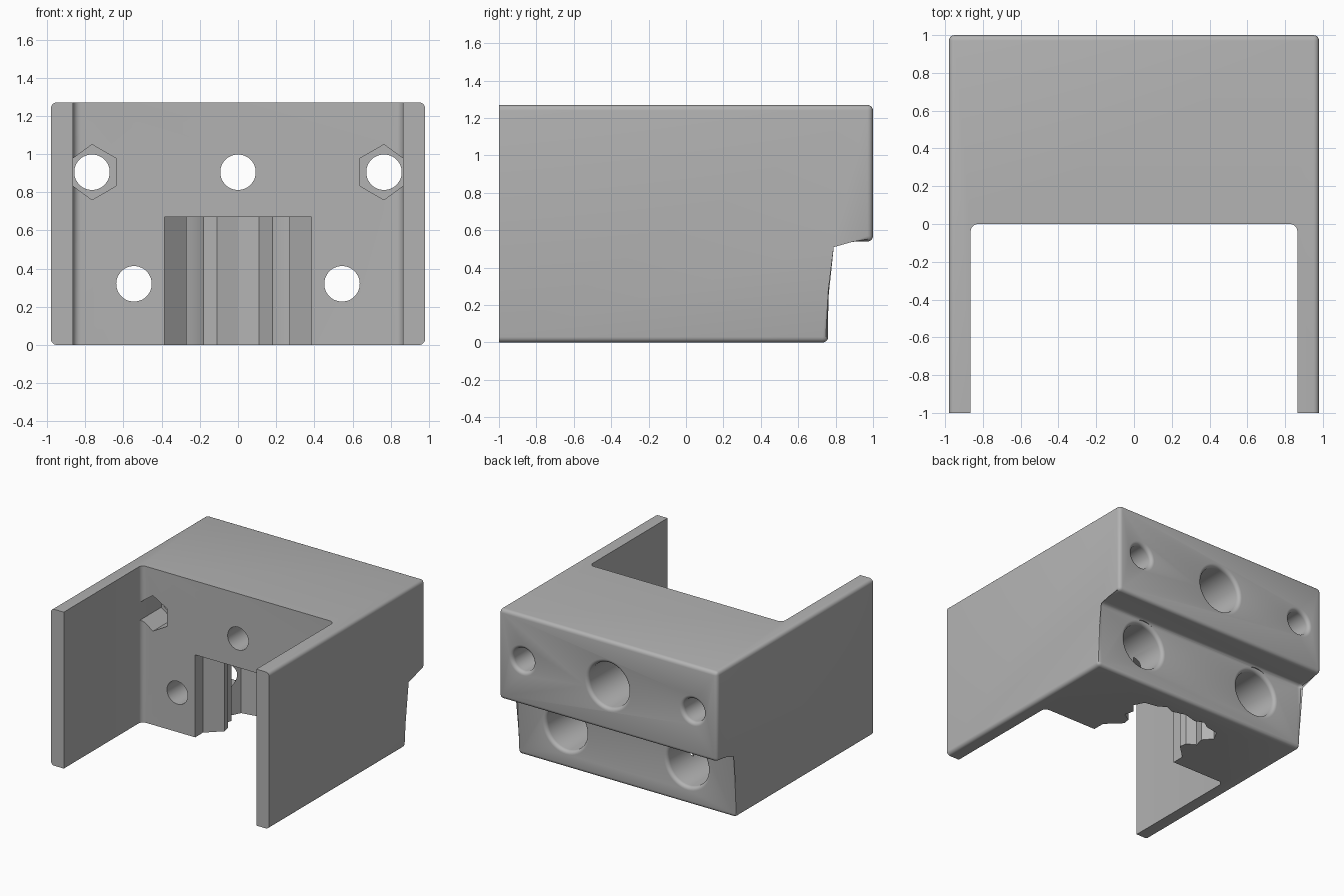
import bpy, bmesh
from math import pi, sin, cos

cube = bpy.data.objects.get("Cube")
if cube:
    bpy.data.objects.remove(cube)

HALF, TOP, INNER, ROUND = 0.98, 1.27, 0.865, 0.03

grey = bpy.data.materials.new("plain grey")
grey.use_nodes = True
grey.diffuse_color = (0.45, 0.45, 0.45, 1)
grey.node_tree.nodes["Principled BSDF"].inputs["Base Color"].default_value = (0.45, 0.45, 0.45, 1)


def make_object(name, bm):
    bmesh.ops.recalc_face_normals(bm, faces=bm.faces)
    mesh = bpy.data.meshes.new(name)
    bm.to_mesh(mesh)
    bm.free()
    mesh.materials.append(grey)
    obj = bpy.data.objects.new(name, mesh)
    bpy.context.collection.objects.link(obj)
    return obj


def prism(points, place, start, end):
    """Extrude a 2D outline; place(u, v, depth) gives the 3D position."""
    bm = bmesh.new()
    rings = [[bm.verts.new(place(u, v, d)) for u, v in points] for d in (start, end)]
    count = len(points)
    for ring in rings:
        bm.faces.new(ring)
    for i in range(count):
        j = (i + 1) % count
        bm.faces.new((rings[0][i], rings[0][j], rings[1][j], rings[1][i]))
    return bm


def along_x(u, v, d):
    return (d, u, v)


def along_y(u, v, d):
    return (u, d, v)


def along_z(u, v, d):
    return (u, v, d)


def turned_cutter(profile, x, z, sides=48):
    """Revolve (radius, y) pairs around a y-facing axis."""
    bm = bmesh.new()
    rings = [[bm.verts.new((x + r * cos(2 * pi * k / sides), y, z + r * sin(2 * pi * k / sides)))
              for k in range(sides)] for r, y in profile]
    bm.faces.new(rings[0])
    bm.faces.new(rings[-1])
    for a, b in zip(rings, rings[1:]):
        for k in range(sides):
            n = (k + 1) % sides
            bm.faces.new((a[k], a[n], b[n], b[k]))
    return make_object("hole_cutter", bm)


def flare(radius, back):
    """Rounded mouth of a hole at the back face."""
    steps = [pi / 2 * k / 5 for k in range(6)]
    arc = [(radius + ROUND * (1 - cos(a)), back - ROUND + ROUND * sin(a)) for a in steps]
    return arc + [(radius + ROUND, back + 0.1)]


def cut(body, cutter):
    cutter.hide_render = True
    mod = body.modifiers.new("cut", "BOOLEAN")
    mod.operation = "DIFFERENCE"
    mod.solver = "EXACT"
    mod.object = cutter
    bpy.context.view_layer.objects.active = body
    bpy.ops.object.modifier_apply(modifier=mod.name)
    bpy.data.objects.remove(cutter)


# Stepped block with rounded edges, square at the front ends
bm = prism([(-1, 0), (0.76, 0), (0.76, 0.54), (1, 0.54), (1, TOP), (-1, TOP)], along_x, -HALF, HALF)
edges = [e for e in bm.edges if not all(v.co.y < -0.99 for v in e.verts)]
bmesh.ops.bevel(bm, geom=edges, offset=ROUND, segments=5, profile=0.5, affect="EDGES")
body = make_object("bracket_body", bm)

# Wide front channel between the side plates, with filleted corners
R = 0.04
corner = [(INNER - R + R * cos(a), -R + R * sin(a)) for a in (pi / 2 * k / 6 for k in range(7))]
outline = [(INNER, -1.2)] + corner
outline += [(-x, y) for x, y in reversed(outline)]
cut(body, make_object("channel_cutter", prism(outline, along_z, -0.2, TOP + 0.2)))

# Notched slot open at the bottom and front
side = [(0.385, -0.1), (0.385, 0.1), (0.27, 0.21), (0.28, 0.27), (0.35, 0.31), (0.33, 0.39),
        (0.39, 0.46), (0.35, 0.54), (0.24, 0.56), (0.18, 0.6), (0.11, 0.57)]
outline = side + [(0, 0.6)] + [(-x, y) for x, y in reversed(side)]
cut(body, make_object("slot_cutter", prism(outline, along_z, -0.2, 0.67)))

# Counterbored holes: upper middle and lower pair
BORE, WIDE = 0.093, 0.18
for x, z, back in ((0, 0.905, 1), (-0.545, 0.32, 0.76), (0.545, 0.32, 0.76)):
    profile = [(BORE, -0.2), (BORE, 0.25), (WIDE, 0.25)] + flare(WIDE, back)
    cut(body, turned_cutter(profile, x, z))

# Upper outer holes with hexagonal front pockets
for s in (-1, 1):
    cut(body, turned_cutter([(BORE, -0.2)] + flare(BORE, 1), s * 0.765, 0.905))
    hexagon = [(0.765 + 0.145 * sin(pi / 3 * k), 0.905 + 0.145 * cos(pi / 3 * k)) for k in range(6)]
    hexagon = [(s * min(x, INNER - 0.001), z) for x, z in hexagon]
    cut(body, make_object("hex_cutter", prism(hexagon, along_y, -0.06, 0.25)))

# Smooth the fillets and bores, keep the hard edges
bpy.ops.object.select_all(action="DESELECT")
body.select_set(True)
bpy.context.view_layer.objects.active = body
bpy.ops.object.shade_smooth_by_angle(angle=pi / 6)
